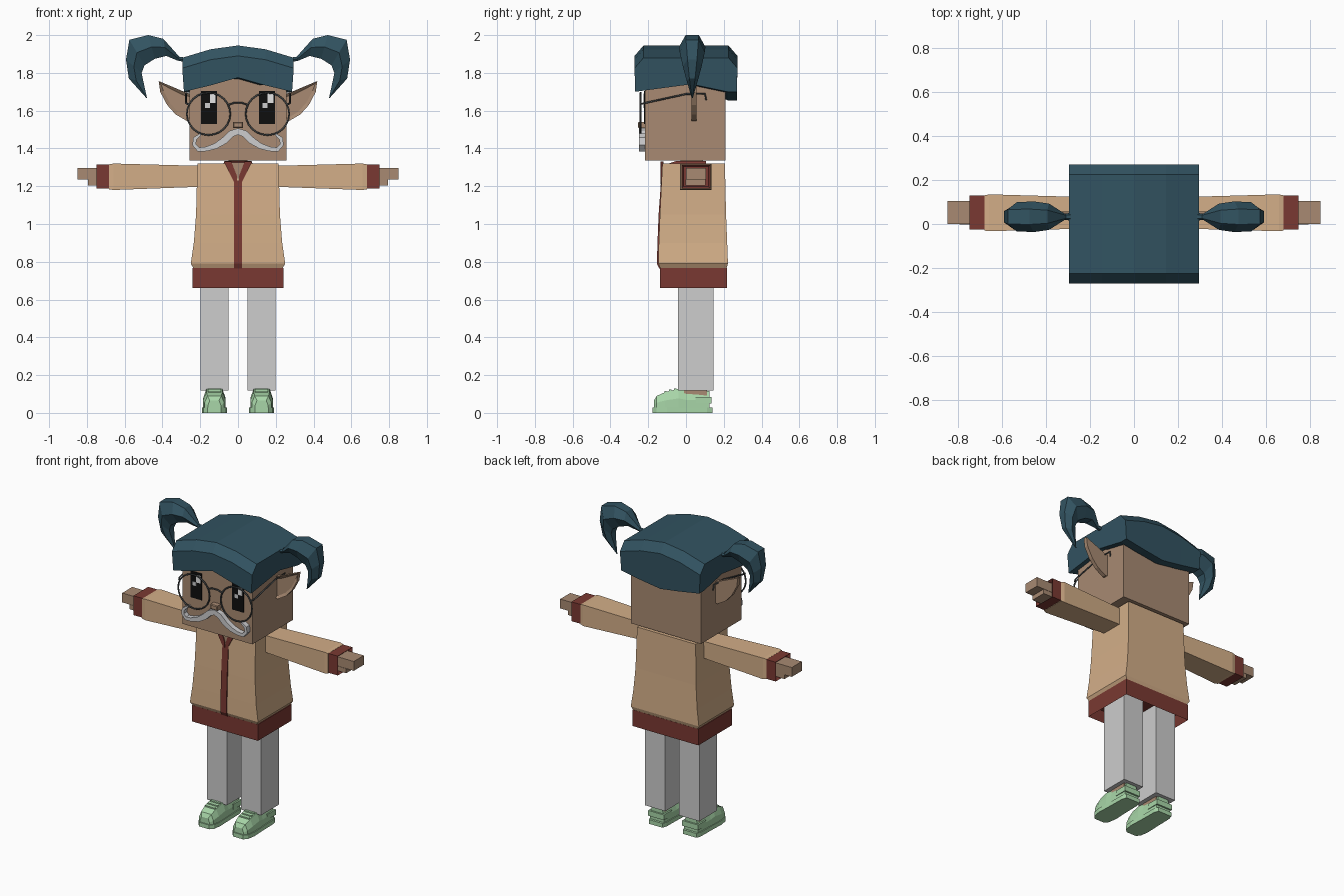
import bpy, bmesh, math
from mathutils import Vector

if "Cube" in bpy.data.objects:
    bpy.data.objects.remove(bpy.data.objects["Cube"])


def material(name, *rgb):
    lin = [((c / 255 + 0.055) / 1.055) ** 2.4 for c in rgb] + [1]
    m = bpy.data.materials.new(name)
    m.use_nodes = True
    m.diffuse_color = lin
    m.node_tree.nodes["Principled BSDF"].inputs["Base Color"].default_value = lin
    return m


HAIR = material("teal hair", 50, 83, 97)
SKIN = material("brown skin", 168, 138, 114)
JACKET = material("tan cloth", 211, 174, 136)
TRIM = material("dark red trim", 122, 57, 50)
TROUSER = material("grey trousers", 205, 205, 205)
SHOE = material("pale green", 168, 214, 168)
BLACK = material("eye black", 14, 14, 14)
WHITE = material("eye white", 248, 248, 248)
FRAME = material("dark metal", 72, 76, 78)
BEARD = material("light grey hair", 205, 205, 207)


def finish(name, bm, mat):
    bmesh.ops.recalc_face_normals(bm, faces=bm.faces)
    me = bpy.data.meshes.new(name)
    bm.to_mesh(me)
    bm.free()
    me.materials.append(mat)
    ob = bpy.data.objects.new(name, me)
    bpy.context.collection.objects.link(ob)
    return ob


def loft(name, rings, mat):
    """Closed solid through rings that share one point count."""
    bm = bmesh.new()
    rows = [[bm.verts.new(p) for p in r] for r in rings]
    n = len(rows[0])
    for a, b in zip(rows, rows[1:]):
        for i in range(n):
            j = (i + 1) % n
            bm.faces.new((a[i], a[j], b[j], b[i]))
    bm.faces.new(rows[0])
    bm.faces.new(rows[-1])
    return finish(name, bm, mat)


def rect_z(x0, x1, y0, y1, z):
    return [(x0, y0, z), (x1, y0, z), (x1, y1, z), (x0, y1, z)]


def rect_x(x, y0, y1, z0, z1):
    return [(x, y0, z0), (x, y1, z0), (x, y1, z1), (x, y0, z1)]


def box(name, x, y, z, mat):
    return loft(name, [rect_z(*x, *y, z[0]), rect_z(*x, *y, z[1])], mat)


def plate(name, outline, y0, y1, mat):
    """Outline in x and z, given thickness along y."""
    return loft(name, [[(x, y, z) for x, z in outline] for y in (y0, y1)], mat)


def tube(name, points, radius, mat, cyclic=False):
    cu = bpy.data.curves.new(name, "CURVE")
    cu.dimensions = "3D"
    cu.bevel_depth = radius
    cu.bevel_resolution = 1
    sp = cu.splines.new("POLY")
    sp.points.add(len(points) - 1)
    for p, co in zip(sp.points, points):
        p.co = (*co, 1)
    sp.use_cyclic_u = cyclic
    cu.materials.append(mat)
    ob = bpy.data.objects.new(name, cu)
    bpy.context.collection.objects.link(ob)
    bpy.ops.object.select_all(action="DESELECT")
    ob.select_set(True)
    bpy.context.view_layer.objects.active = ob
    bpy.ops.object.convert(target="MESH")


def inset_face(ob, direction, thickness, depth):
    """Recess the face that looks most along a direction."""
    bm = bmesh.new()
    bm.from_mesh(ob.data)
    bm.normal_update()
    d = Vector(direction)
    f = max(bm.faces, key=lambda f: f.normal.dot(d))
    bmesh.ops.inset_region(bm, faces=[f], thickness=thickness)
    bmesh.ops.translate(bm, verts=f.verts, vec=d * -depth)
    bm.to_mesh(ob.data)
    bm.free()


# Head and hair cap
box("head", (-0.257, 0.257), (-0.217, 0.21), (1.335, 1.80), SKIN)
rings = []
for x, top, front, back in ((-0.295, 1.88, 1.70, 1.70), (-0.145, 1.925, 1.735, 1.675),
                            (0, 1.945, 1.775, 1.655), (0.145, 1.925, 1.735, 1.675),
                            (0.295, 1.88, 1.70, 1.70)):
    low = x * 0.97
    rings.append([(low, -0.27, front), (x, -0.272, top - 0.055), (x, -0.225, top),
                  (x, 0.225, top), (x, 0.272, top - 0.055), (low, 0.27, back),
                  (low, 0.22, back), (low, 0.03, 1.74)])
loft("hair_cap", rings, HAIR)

# Pigtails: inner point, outer point, half depth
TAIL = [((0.27, 1.855), (0.27, 1.88), 0.02), ((0.32, 1.865), (0.31, 1.885), 0.014),
        ((0.38, 1.89), (0.395, 1.98), 0.06), ((0.44, 1.875), (0.475, 2.0), 0.07),
        ((0.495, 1.84), (0.575, 1.975), 0.066), ((0.51, 1.80), (0.593, 1.87), 0.05),
        ((0.50, 1.75), (0.578, 1.77), 0.03), ((0.482, 1.668), (0.486, 1.668), 0.003)]
for s, side in ((1, "left"), (-1, "right")):
    rings = []
    for a, b, h in TAIL:
        a, b = Vector(a), Vector(b)
        ring = []
        for t, k in ((0, -0.5), (0.5, -1), (1, -0.5), (1, 0.5), (0.5, 1), (0, 0.5)):
            p = a.lerp(b, t)
            ring.append((s * p.x, 0.033 + k * h, p.y))
        rings.append(ring)
    loft(side + "_pigtail", rings, HAIR)

    # Ear with a hollow front
    ear = plate(side + "_ear", [(s * x, z) for x, z in (
        (0.24, 1.685), (0.285, 1.70), (0.42, 1.757), (0.412, 1.70), (0.375, 1.63),
        (0.33, 1.58), (0.27, 1.545), (0.24, 1.55))], 0.03, 0.056, SKIN)
    inset_face(ear, (0, -1, 0), 0.018, 0.012)

    # Eye with two highlights on the same side
    ex = s * 0.153
    box(side + "_eye", (ex - 0.042, ex + 0.042), (-0.222, -0.21), (1.53, 1.705), BLACK)
    box(side + "_eye_glint", (ex + 0.004, ex + 0.034), (-0.225, -0.22), (1.64, 1.69), WHITE)
    box(side + "_eye_spark", (ex - 0.022, ex + 0.004), (-0.225, -0.22), (1.615, 1.64), BEARD)

    # Spectacle rim and temple
    circle = [(s * 0.156 + 0.115 * math.cos(a), -0.24, 1.583 + 0.112 * math.sin(a))
              for a in (i * math.tau / 24 for i in range(24))]
    tube(side + "_rim", circle, 0.005, FRAME, True)
    tube(side + "_temple", [(s * 0.265, -0.24, 1.635), (s * 0.275, -0.22, 1.64),
                            (s * 0.275, 0, 1.688), (s * 0.275, 0.10, 1.69),
                            (s * 0.275, 0.107, 1.655)], 0.005, FRAME)

    # Sleeve, cuff and hand
    loft(side + "_sleeve", [rect_x(s * 0.2, -0.02, 0.122, 1.197, 1.308),
                            rect_x(s * 0.66, -0.033, 0.135, 1.18, 1.32),
                            rect_x(s * 0.682, -0.03, 0.13, 1.184, 1.316)], JACKET)
    cuff = loft(side + "_cuff", [rect_x(s * 0.68, -0.025, 0.13, 1.187, 1.315),
                                 rect_x(s * 0.75, -0.025, 0.13, 1.187, 1.315)], TRIM)
    inset_face(cuff, (s, 0, 0), 0.015, 0.02)
    xs = sorted((s * 0.70, s * 0.85))
    box(side + "_hand", xs, (0, 0.105), (1.235, 1.297), SKIN)
    xs = sorted((s * 0.70, s * 0.795))
    box(side + "_thumb", xs, (-0.002, 0.103), (1.205, 1.236), SKIN)

    # Lapel
    plate(side + "_lapel", [(s * x, z) for x, z in (
        (0.075, 1.33), (0.035, 1.33), (0.004, 1.25), (0.004, 1.21), (0.022, 1.225))],
        -0.135, -0.12, TRIM)

    # Leg and ankle
    cx = s * 0.125
    box(side + "_leg", (cx - 0.074, cx + 0.074), (-0.043, 0.145), (0.118, 0.74), TROUSER)
    box(side + "_ankle", (cx - 0.045, cx + 0.045), (-0.01, 0.11), (0.09, 0.12), SKIN)

    # Shoe: y, half width, height
    rings, sole = [], []
    for y, w, h in ((-0.17, 0.035, 0.065), (-0.155, 0.052, 0.09), (-0.11, 0.06, 0.11),
                    (-0.04, 0.06, 0.128), (0.0, 0.057, 0.115), (0.125, 0.052, 0.115)):
        rings.append([(cx - w, y, 0.01), (cx + w, y, 0.01), (cx + w, y, h * 0.6),
                      (cx + w * 0.7, y, h), (cx - w * 0.7, y, h), (cx - w, y, h * 0.6)])
    loft(side + "_shoe", rings, SHOE)
    for y, w in ((-0.177, 0.036), (-0.155, 0.057), (-0.1, 0.066), (0.0, 0.062),
                 (0.11, 0.06), (0.14, 0.05)):
        sole.append(rect_x(0, 0, 0, 0, 0.03))
        sole[-1] = [(cx - w, y, 0), (cx + w, y, 0), (cx + w, y, 0.028), (cx - w, y, 0.028)]
    loft(side + "_sole", sole, SHOE)
    box(side + "_heel_band", (cx - 0.058, cx + 0.058), (0.05, 0.136), (0.05, 0.085), SHOE)
    for i in range(3):
        y, z = -0.115 + i * 0.026, 0.108 + i * 0.007
        box(side + "_lace", (cx - 0.035, cx + 0.035), (y, y + 0.012), (z - 0.02, z + 0.008), SHOE)

# Spectacle bridge and nose
tube("bridge", [(-0.052, -0.24, 1.63), (-0.02, -0.242, 1.642), (0.02, -0.242, 1.642),
                (0.052, -0.24, 1.63)], 0.005, FRAME)
nose = box("nose", (-0.026, 0.026), (-0.25, -0.21), (1.508, 1.54), SKIN)
inset_face(nose, (0, -1, 0), 0.007, -0.004)

# Moustache: x, z, half width, swept from one curled end to the other
half = [(0, 1.49, 0.017), (0.035, 1.478, 0.018), (0.075, 1.44, 0.018), (0.12, 1.412, 0.015),
        (0.17, 1.397, 0.012), (0.21, 1.395, 0.011), (0.232, 1.42, 0.01),
        (0.228, 1.452, 0.01), (0.198, 1.475, 0.006)]
path = [(-x, z, w) for x, z, w in half[:0:-1]] + half
rings = []
for i, (x, z, w) in enumerate(path):
    a, b = path[max(i - 1, 0)], path[min(i + 1, len(path) - 1)]
    t = Vector((b[0] - a[0], b[1] - a[1])).normalized() * w
    rings.append([(x - t.y, y, z + t.x) for y in (-0.25, -0.212)]
                 + [(x + t.y, y, z - t.x) for y in (-0.212, -0.25)])
loft("moustache", rings, BEARD)

# Jacket body: height, half width, front, back
BODY = [(0.765, 0.235, -0.135, 0.214), (0.79, 0.25, -0.147, 0.222), (0.90, 0.234, -0.144, 0.218),
        (1.05, 0.222, -0.138, 0.212), (1.32, 0.215, -0.125, 0.206)]
loft("jacket", [rect_z(-w, w, f, b, z) for z, w, f, b in BODY], JACKET)
loft("front_band", [rect_z(-0.022, 0.022, f - 0.007, f + 0.01, min(z, 1.23))
                    for z, w, f, b in BODY], TRIM)
plate("throat", [(-0.04, 1.325), (0.04, 1.325), (0, 1.235)], -0.129, -0.12, SKIN)
loft("collar", [rect_z(-0.08, 0.08, -0.118, 0.108, 1.312),
                rect_z(-0.07, 0.07, -0.05, 0.105, 1.334)], TRIM)
box("neck", (-0.05, 0.05), (-0.03, 0.09), (1.30, 1.34), SKIN)

# Hem with an open underside
hem = box("hem", (-0.242, 0.242), (-0.137, 0.216), (0.66, 0.768), TRIM)
inset_face(hem, (0, 0, -1), 0.022, 0.07)
